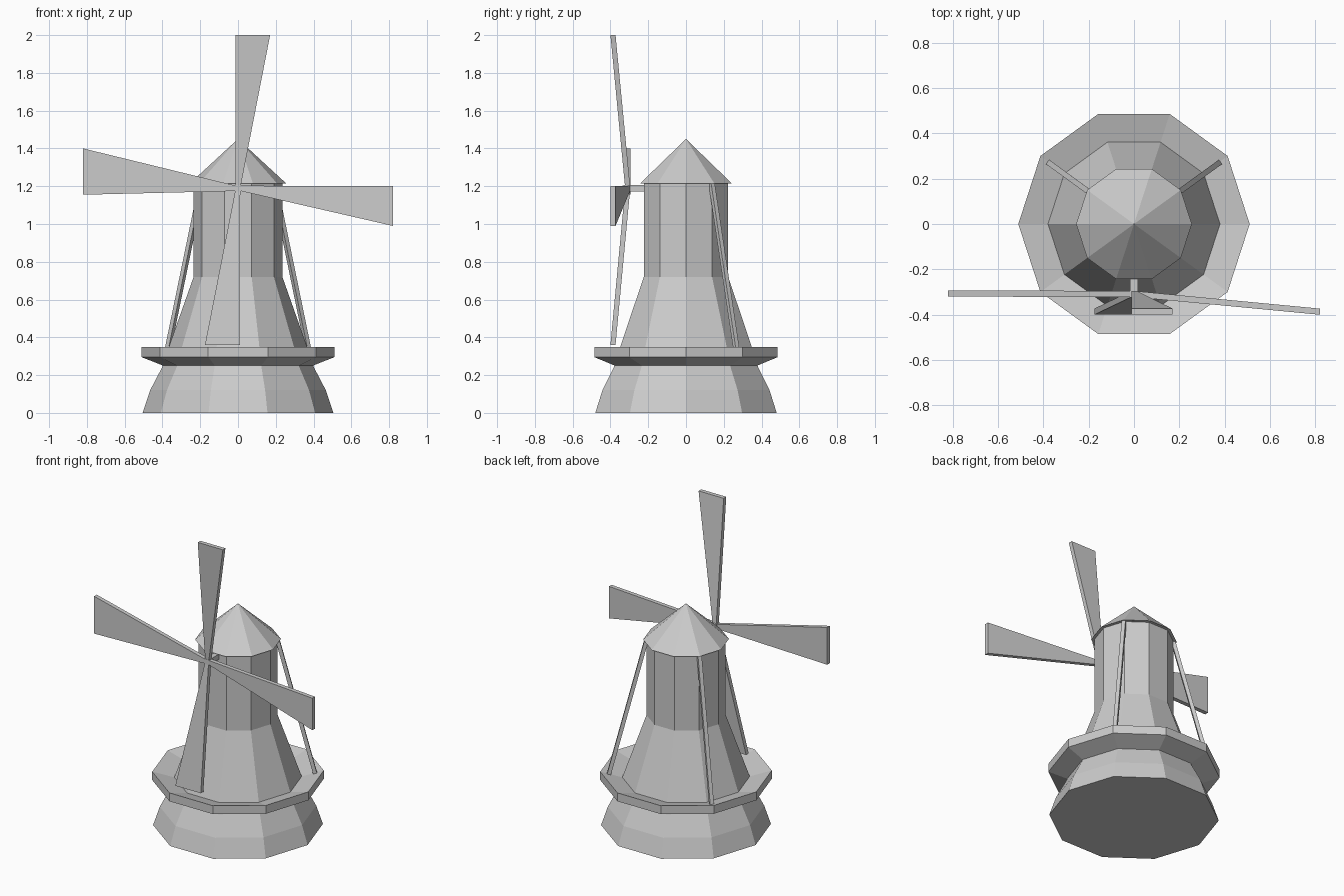
import bpy, bmesh
from math import cos, sin, pi
from mathutils import Vector

if "Cube" in bpy.data.objects:
    bpy.data.objects.remove(bpy.data.objects["Cube"])

SIDES = 10


def finish(bm, name):
    bmesh.ops.recalc_face_normals(bm, faces=bm.faces)
    mesh = bpy.data.meshes.new(name)
    bm.to_mesh(mesh)
    bm.free()
    ob = bpy.data.objects.new(name, mesh)
    bpy.context.collection.objects.link(ob)
    return ob


def lathe(name, profile, closed=False):
    """Ten-sided turned form from (radius, z) points; open ends get caps."""
    bm = bmesh.new()
    rings = []
    for r, z in profile:
        if r == 0:
            rings.append([bm.verts.new((0, 0, z))] * SIDES)
        else:
            rings.append([bm.verts.new((r * cos(2 * pi * i / SIDES),
                                        r * sin(2 * pi * i / SIDES), z)) for i in range(SIDES)])
    pairs = list(zip(rings, rings[1:]))
    if closed:
        pairs.append((rings[-1], rings[0]))
    for a, b in pairs:
        for i in range(SIDES):
            j = (i + 1) % SIDES
            bm.faces.new(list(dict.fromkeys((a[i], a[j], b[j], b[i]))))
    if not closed:
        for ring in (rings[0], rings[-1]):
            if ring[0] is not ring[1]:
                bm.faces.new(ring)
    return finish(bm, name)


def loft(name, start, end):
    """Solid joining two four-cornered ends."""
    bm = bmesh.new()
    a = [bm.verts.new(p) for p in start]
    b = [bm.verts.new(p) for p in end]
    bm.faces.new(a)
    bm.faces.new(b)
    for i in range(4):
        j = (i + 1) % 4
        bm.faces.new((a[i], a[j], b[j], b[i]))
    return finish(bm, name)


# Tower and roof
lathe("tower", [(0.505, 0), (0.465, 0.12), (0.40, 0.245), (0.38, 0.31),
                (0.235, 0.72), (0.235, 1.22)])
lathe("roof", [(0.255, 1.215), (0, 1.45)])

# Dished gallery around the tower
lathe("gallery", [(0.37, 0.24), (0.51, 0.295), (0.51, 0.35), (0.37, 0.31)], closed=True)

# Rear braces from the roof to the gallery
for side, label in ((1, "right"), (-1, "left")):
    top, foot = Vector((side * 0.19, 0.135, 1.22)), Vector((side * 0.373, 0.268, 0.33))
    out = Vector((side * 0.81, 0.58, 0)) * 0.012
    across = Vector((-side * 0.58, 0.81, 0)) * 0.012
    corners = [out + across, out - across, -out - across, -out + across]
    loft("brace_" + label, [top + c for c in corners], [foot + c for c in corners])

# Sail shaft
section = [(-0.017, 1.173), (0.017, 1.173), (0.017, 1.207), (-0.017, 1.207)]
loft("shaft", [(x, -0.325, z) for x, z in section], [(x, -0.2, z) for x, z in section])

# Sails: two root corners, two tip corners (x, z), y of the tip's front face
sails = {
    "top": ((-0.012, 1.19), (0.012, 1.19), (-0.012, 2.0), (0.17, 2.0), -0.40),
    "bottom": ((-0.012, 1.19), (0.012, 1.19), (-0.175, 0.36), (0.01, 0.36), -0.40),
    "right": ((0, 1.178), (0, 1.203), (0.82, 0.99), (0.82, 1.2), -0.40),
    "left": ((0, 1.175), (0, 1.2), (-0.82, 1.155), (-0.82, 1.4), -0.32),
}
for label, (r1, r2, t1, t2, y) in sails.items():
    def end(p, q, front):
        back = front + 0.027
        return [(p[0], front, p[1]), (q[0], front, q[1]), (q[0], back, q[1]), (p[0], back, p[1])]
    loft("sail_" + label, end(r1, r2, -0.322), end(t1, t2, y))
